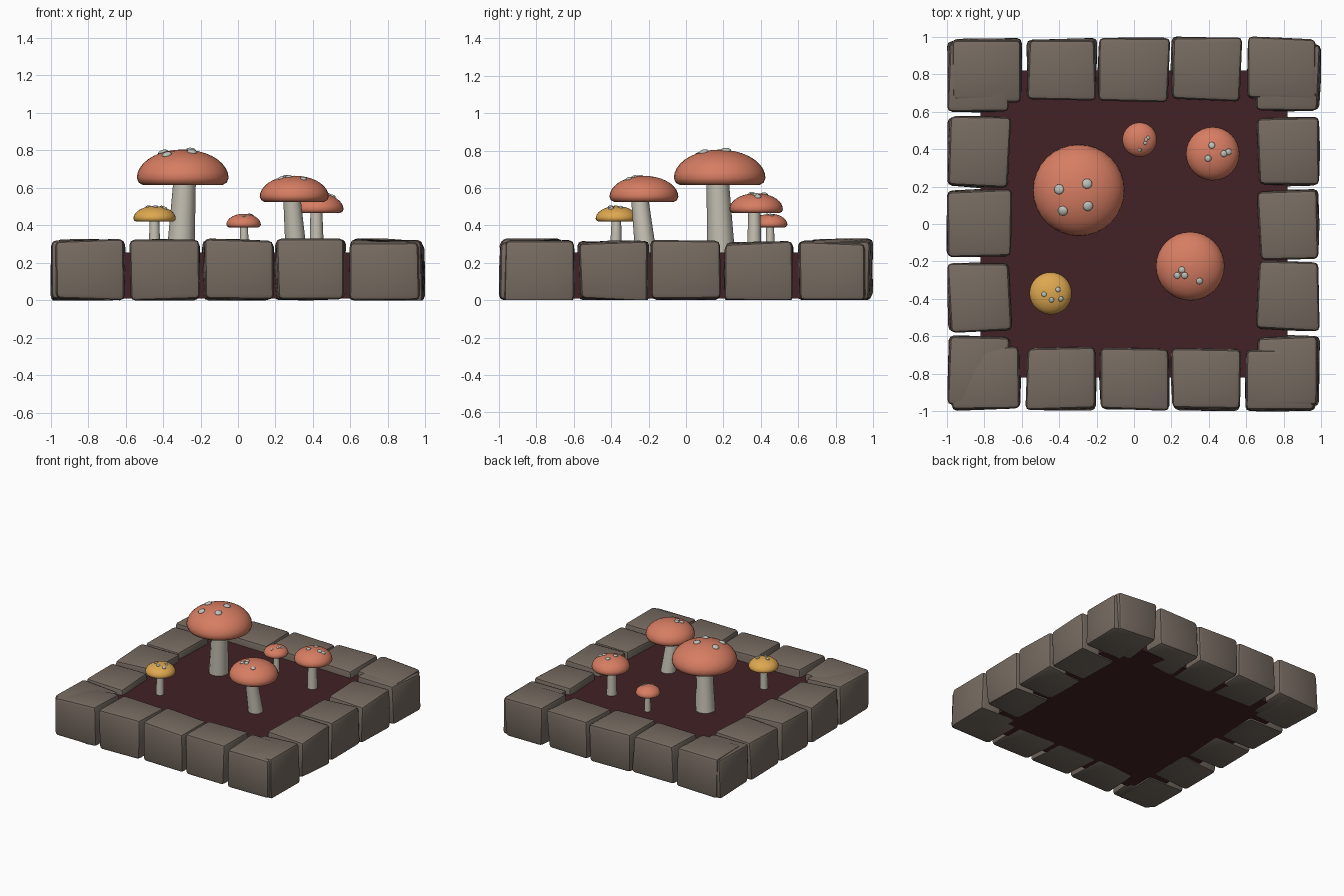
import bpy, bmesh, math, random
from mathutils import Vector, Matrix

random.seed(7)
cube = bpy.data.objects.get("Cube")
if cube:
    bpy.data.objects.remove(cube, do_unlink=True)


def material(name, rgb):
    m = bpy.data.materials.new(name)
    m.use_nodes = True
    m.diffuse_color = (*rgb, 1)
    bsdf = next(n for n in m.node_tree.nodes if n.type == 'BSDF_PRINCIPLED')
    bsdf.inputs["Base Color"].default_value = (*rgb, 1)
    return m


STONE = material("grey brown stone", (0.18, 0.145, 0.118))
SOIL = material("dark soil", (0.054, 0.016, 0.018))
RED = material("coral cap", (0.68, 0.205, 0.122))
YELLOW = material("yellow cap", (0.73, 0.39, 0.08))
STEM = material("pale stem", (0.56, 0.53, 0.45))
SPOT = material("light grey spot", (0.52, 0.54, 0.49))


def finish(bm, name, mat, angle=40):
    bmesh.ops.recalc_face_normals(bm, faces=bm.faces)
    mesh = bpy.data.meshes.new(name)
    bm.to_mesh(mesh)
    bm.free()
    mesh.materials.append(mat)
    ob = bpy.data.objects.new(name, mesh)
    bpy.context.collection.objects.link(ob)
    bpy.ops.object.select_all(action='DESELECT')
    ob.select_set(True)
    bpy.context.view_layer.objects.active = ob
    if angle:
        bpy.ops.object.shade_smooth_by_angle(angle=math.radians(angle))
    return ob


def lathe(name, rings, sides, mat, angle=40):
    """Skin circles given as (centre, radius), closing both ends."""
    bm = bmesh.new()
    loops = []
    for c, r in rings:
        loops.append([bm.verts.new(Vector(c) + Vector((r * math.cos(a), r * math.sin(a), 0)))
                      for a in (math.tau * i / sides for i in range(sides))])
    for lo, hi in zip(loops, loops[1:]):
        for i in range(sides):
            j = (i + 1) % sides
            bm.faces.new((lo[i], lo[j], hi[j], hi[i]))
    bm.faces.new(loops[0])
    bm.faces.new(loops[-1])
    return finish(bm, name, mat, angle)


# Soil bed
bm = bmesh.new()
bmesh.ops.create_cube(bm, size=1, matrix=Matrix.Translation((0, 0, 0.132))
                      @ Matrix.Diagonal((1.64, 1.64, 0.245, 1)))
finish(bm, "soil_bed", SOIL, None)


# Rough hewn stone: jittered corners, gently uneven faces, rounded edges
def stone(name, centre, size, turn):
    bm = bmesh.new()
    bmesh.ops.create_cube(bm, size=1, matrix=Matrix.Diagonal((*size, 1)))
    for v in bm.verts:
        v.co += Vector([random.uniform(-0.012, 0.012) for _ in range(3)])
    bmesh.ops.bevel(bm, geom=bm.edges[:], offset=0.026, segments=2, profile=0.5,
                    affect='EDGES')
    big = [f for f in bm.faces if f.calc_area() > 0.03]
    for f in big:
        n = f.normal.copy()
        mid = bmesh.ops.poke(bm, faces=[f])['verts'][0]
        mid.co += n * random.uniform(0.0, 0.008)
    place = (Matrix.Rotation(turn, 4, 'Z') @ Matrix.Translation(centre)
             @ Matrix.Rotation(random.uniform(-0.025, 0.025), 4, 'Z'))
    bm.transform(place)
    for v in bm.verts:
        v.co.x = max(-1, min(1, v.co.x))
        v.co.y = max(-1, min(1, v.co.y))
        v.co.z = max(0, v.co.z)
    finish(bm, name, STONE, 35)


for s, side in enumerate(("front", "left", "back", "right")):
    low = 0.008 * (s % 2)
    for i in range(5):
        x = (-0.785, -0.387, 0, 0.387, 0.785)[i]
        stone(f"{side}_stone_{i + 1}", (x, -0.825, 0.163 - low),
              (0.362, 0.328, 0.312), s * math.pi / 2)


# Mushroom: leaning stem, domed cap and flattened spots resting on the dome
def mushroom(name, cap_xy, radius, z0, z1, stem_r, foot, head, mat, spot_r, spots):
    a, b = Vector((*foot, 0.235)), Vector((*head, z0 + 0.3 * (z1 - z0)))
    lathe(name + "_stem", [(a.lerp(b, t), stem_r * k) for t, k in
                           ((0, 1.08), (0.3, 1.0), (0.6, 0.93), (1, 0.84))], 12, STEM)
    x, y = cap_xy
    rim = z0 + 0.2 * (z1 - z0)
    dome = z1 - rim
    rings = [((x, y, z0 + 0.02 * dome), radius * 0.3), ((x, y, z0), radius * 0.86),
             ((x, y, z0 + 0.35 * (rim - z0)), radius * 0.96)]
    for k in range(10):
        t = k / 9 * math.pi / 2
        rings.append(((x, y, rim + dome * math.sin(t)), max(radius * math.cos(t), 0.001)))
    lathe(name + "_cap", rings, 32, mat, 50)
    bm = bmesh.new()
    for sx, sy in spots:
        dx, dy = sx - x, sy - y
        h = math.sqrt(1 - (dx * dx + dy * dy) / radius ** 2)
        normal = Vector((dx / radius ** 2, dy / radius ** 2, h / dome))
        turn = normal.to_track_quat('Z', 'Y').to_matrix().to_4x4()
        bmesh.ops.create_uvsphere(bm, u_segments=12, v_segments=8, radius=spot_r,
                                  matrix=Matrix.Translation((sx, sy, rim + dome * h)) @ turn
                                  @ Matrix.Diagonal((1, 1, 0.5, 1)))
    finish(bm, name + "_spots", SPOT, 60)


mushroom("tall_mushroom", (-0.295, 0.18), 0.245, 0.615, 0.805, 0.07,
         (-0.307, 0.188), (-0.283, 0.168), RED, 0.027,
         [(-0.40, 0.185), (-0.25, 0.215), (-0.245, 0.095), (-0.38, 0.07)])
mushroom("leaning_mushroom", (0.30, -0.225), 0.184, 0.525, 0.665, 0.054,
         (0.312, -0.213), (0.286, -0.25), RED, 0.018,
         [(0.255, -0.245), (0.23, -0.275), (0.27, -0.275), (0.35, -0.305)])
mushroom("medium_mushroom", (0.42, 0.375), 0.143, 0.465, 0.572, 0.037,
         (0.42, 0.365), (0.418, 0.365), RED, 0.018,
         [(0.415, 0.42), (0.395, 0.35), (0.48, 0.375), (0.505, 0.385)])
mushroom("small_mushroom", (0.03, 0.45), 0.092, 0.39, 0.462, 0.024,
         (0.034, 0.45), (0.032, 0.45), RED, 0.01,
         [(0.065, 0.45), (0.06, 0.432), (0.03, 0.395), (0.075, 0.46)])
mushroom("yellow_mushroom", (-0.445, -0.37), 0.113, 0.42, 0.503, 0.03,
         (-0.445, -0.376), (-0.446, -0.372), YELLOW, 0.014,
         [(-0.48, -0.375), (-0.405, -0.35), (-0.44, -0.405), (-0.39, -0.40)])
